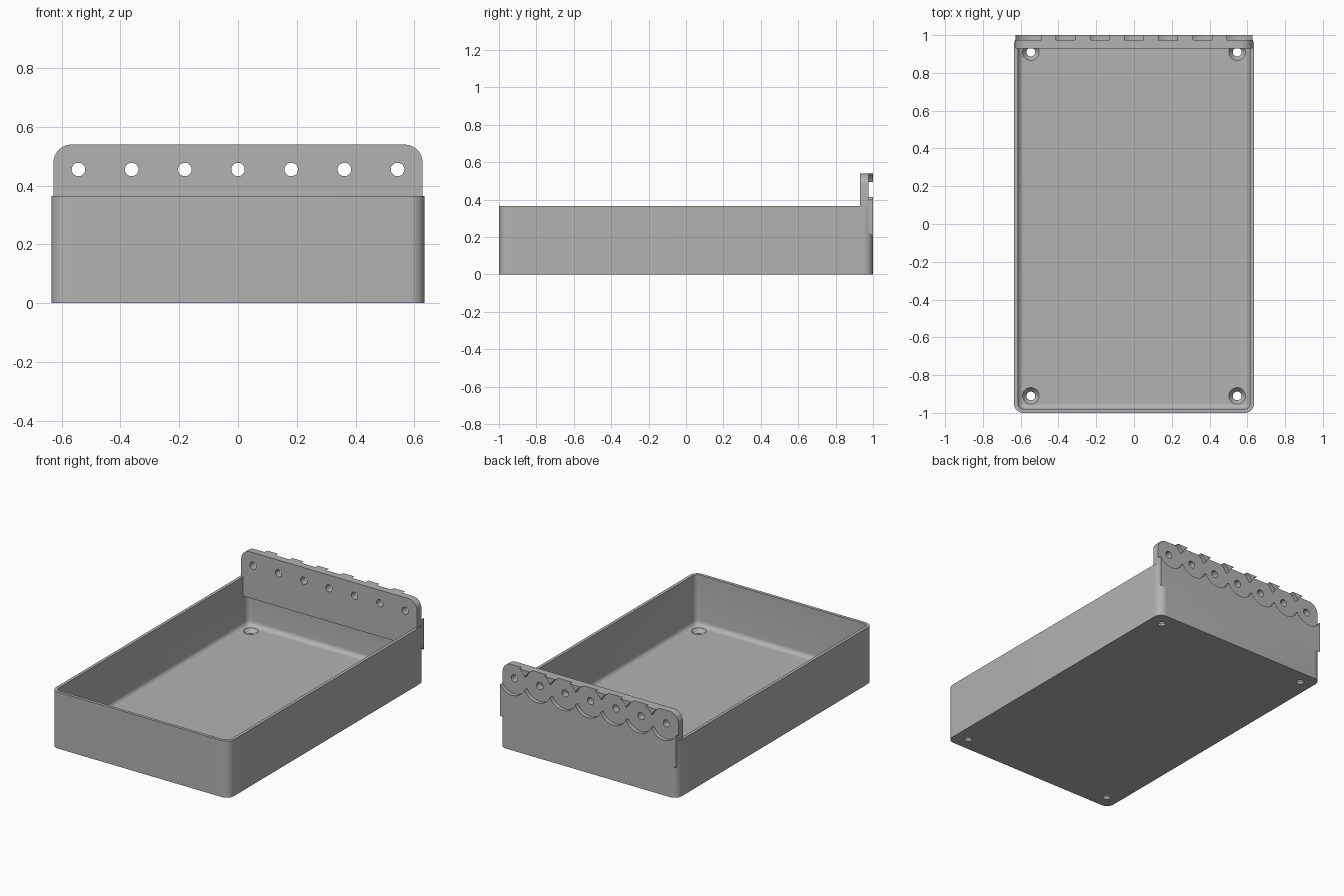
import bpy, bmesh
from math import sin, cos, pi, radians, sqrt

if "Cube" in bpy.data.objects:
    bpy.data.objects.remove(bpy.data.objects["Cube"])

grey = bpy.data.materials.new("plain grey")
grey.use_nodes = True
GREY = (0.45, 0.45, 0.45, 1)
grey.diffuse_color = GREY
grey.node_tree.nodes["Principled BSDF"].inputs["Base Color"].default_value = GREY


def loft(name, rings):
    """Closed solid through matching rings of points."""
    bm = bmesh.new()
    loops = [[bm.verts.new(p) for p in ring] for ring in rings]
    for a, b in zip(loops, loops[1:]):
        for i in range(len(a)):
            j = (i + 1) % len(a)
            bm.faces.new((a[i], a[j], b[j], b[i]))
    bm.faces.new(loops[0][::-1])
    bm.faces.new(loops[-1])
    bmesh.ops.recalc_face_normals(bm, faces=bm.faces)
    mesh = bpy.data.meshes.new(name)
    bm.to_mesh(mesh)
    bm.free()
    mesh.materials.append(grey)
    obj = bpy.data.objects.new(name, mesh)
    bpy.context.collection.objects.link(obj)
    return obj


def rounded_rect(hx, hy, r, z, steps=8):
    pts = []
    for k, (sx, sy) in enumerate([(1, 1), (-1, 1), (-1, -1), (1, -1)]):
        for i in range(steps + 1):
            a = (k + i / steps) * pi / 2
            pts.append((sx * (hx - r) + r * cos(a), sy * (hy - r) + r * sin(a), z))
    return pts


def disc(x, y, z, r, axis="z", n=40):
    turns = [(r * cos(2 * pi * i / n), r * sin(2 * pi * i / n)) for i in range(n)]
    if axis == "z":
        return [(x + c, y + s, z) for c, s in turns]
    return [(x + c, y, z + s) for c, s in turns]


def combine(target, other, operation):
    other.hide_render = True
    mod = target.modifiers.new("combine", "BOOLEAN")
    mod.object, mod.operation, mod.solver = other, operation, "EXACT"
    bpy.context.view_layer.objects.active = target
    bpy.ops.object.modifier_apply(modifier=mod.name)
    bpy.data.objects.remove(other)


HX, HY, RIM, FLOOR, WALL = 0.635, 1.0, 0.365, 0.04, 0.02
HOLE_Z, PITCH = 0.455, 0.181

# Tray body with a hollow that has a rounded inner bottom edge
tray = loft("tray", [rounded_rect(HX, HY, 0.05, z) for z in (0, RIM)])
fillet = 0.03
levels = []
for i in range(7):
    a = i / 6 * pi / 2
    inset = WALL + fillet * (1 - sin(a))
    levels.append(rounded_rect(HX - inset, HY - inset, HX - inset - 0.585 + 0.001 if inset < 0.045 else 0.006,
                               FLOOR + fillet * (1 - cos(a))))
levels.append(rounded_rect(HX - WALL, HY - WALL, 0.031, RIM + 0.1))
combine(tray, loft("hollow", levels), "DIFFERENCE")


# Upright back panel: rounded top corners, underside sloping down to the back
def panel_outline(y, bottom, hx=0.628, top=0.54, r=0.062, steps=10):
    right = [(hx - r + r * cos(a), y, top - r + r * sin(a))
             for a in (i / steps * pi / 2 for i in range(steps + 1))]
    left = [(-x, y, z) for x, _, z in reversed(right)]
    return [(hx, y, bottom)] + right + left + [(-hx, y, bottom)]


panel = loft("back_panel", [panel_outline(0.93, 0.24), panel_outline(0.963, 0.238),
                            panel_outline(HY, 0.2)])
combine(tray, panel, "UNION")

# Row of through holes, each in a shallow round recess on the back
for i in range(-3, 4):
    x = i * PITCH
    combine(tray, loft("recess", [disc(x, y, HOLE_Z, 0.099, "y", 64) for y in (0.975, 1.1)]), "DIFFERENCE")
    combine(tray, loft("hole", [disc(x, y, HOLE_Z, 0.023, "y") for y in (0.85, 1.1)]), "DIFFERENCE")

# Countersunk screw holes in the floor corners
for sx in (-1, 1):
    for sy in (-1, 1):
        profile = [(-0.05, 0.023), (0.014, 0.023), (FLOOR, 0.044), (FLOOR + 0.02, 0.044)]
        cutter = loft("screw_hole", [disc(sx * 0.546, sy * 0.91, z, r) for z, r in profile])
        combine(tray, cutter, "DIFFERENCE")

# Smooth curves, sharp edges
tray.select_set(True)
bpy.context.view_layer.objects.active = tray
bpy.ops.object.shade_smooth_by_angle(angle=radians(30))
